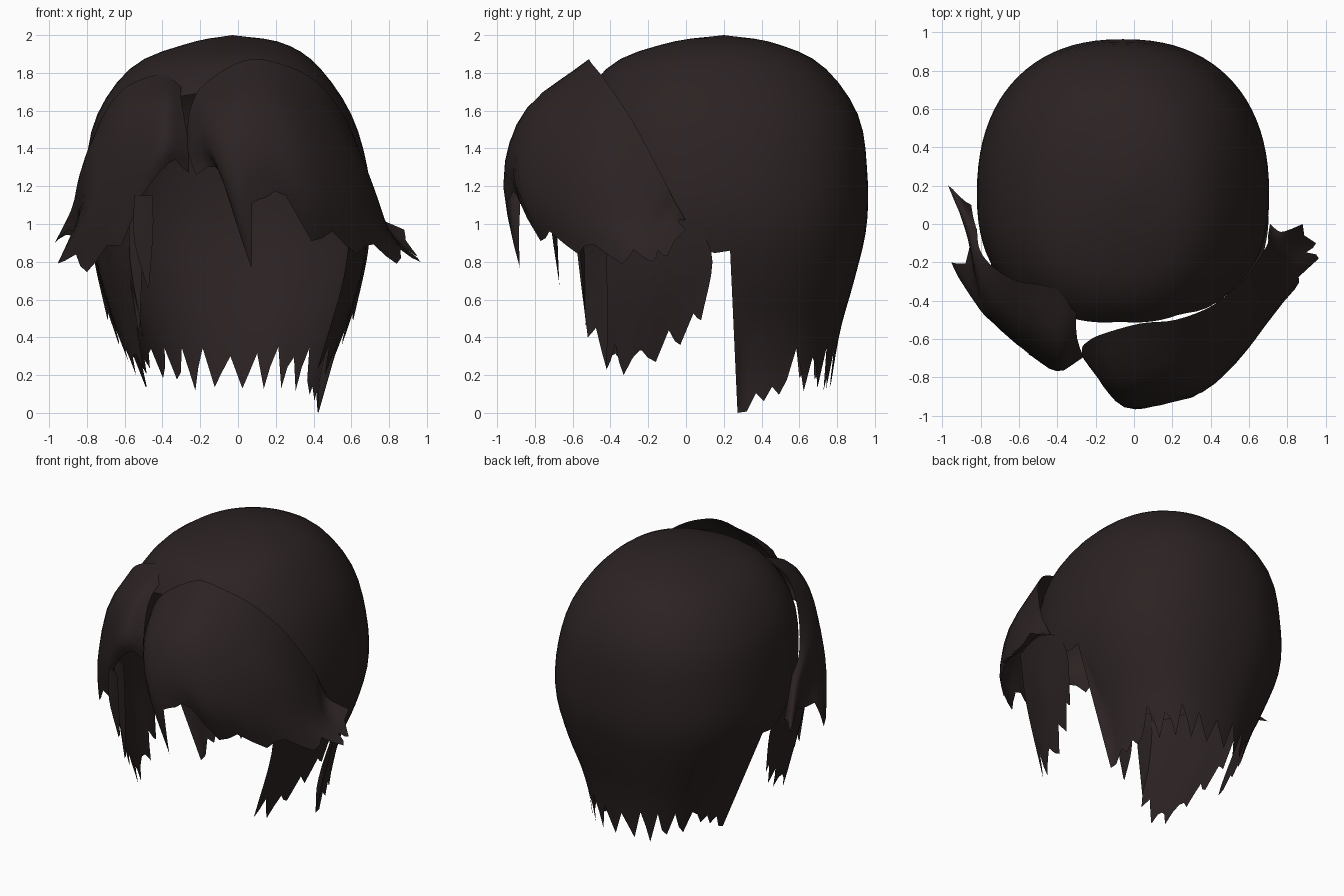
import bpy, bmesh, math, random
from mathutils import Vector

if "Cube" in bpy.data.objects:
    bpy.data.objects.remove(bpy.data.objects["Cube"])

random.seed(4)
hair = bpy.data.materials.new("dark_brown_hair")
hair.diffuse_color = (0.025, 0.0165, 0.0165, 1)
hair.use_nodes = True
hair.node_tree.nodes["Principled BSDF"].inputs["Base Color"].default_value = hair.diffuse_color


def spline(pts, t):
    """Smooth curve through pts, t from 0 to 1."""
    n = len(pts) - 1
    i = min(int(t * n), n - 1)
    f = t * n - i
    b, c = pts[i], pts[i + 1]
    a = pts[i - 1] if i else b * 2 - c
    d = pts[i + 2] if i + 2 <= n else c * 2 - b
    return 0.5 * (2 * b + (c - a) * f + (2 * a - 5 * b + 4 * c - d) * f * f
                  + (3 * b - a - 3 * c + d) * f ** 3)


def grid(name, cols, flip=False):
    """Mesh from equal-length columns, each running root to tip."""
    n = len(cols[0])
    verts = [p for c in cols for p in c]
    faces = []
    for i in range(len(cols) - 1):
        for j in range(n - 1):
            a, b = i * n + j, (i + 1) * n + j
            f = (a, a + 1, b + 1, b)
            faces.append(f[::-1] if flip else f)
    me = bpy.data.meshes.new(name)
    me.from_pydata(verts, [], faces)
    bm = bmesh.new()
    bm.from_mesh(me)
    bmesh.ops.remove_doubles(bm, verts=bm.verts, dist=0.0008)
    for f in bm.faces:
        f.smooth = True
    bm.to_mesh(me)
    bm.free()
    me.materials.append(hair)
    ob = bpy.data.objects.new(name, me)
    bpy.context.collection.objects.link(ob)
    return ob


def sheet(name, strands, notch, sub=4, rows=8, flip=False):
    """Lock sheet through guide strands; notches between them make the tips."""
    guides = [[Vector(p) for p in s] for s in strands]
    n = (len(guides) - 1) * sub
    cols = []
    for i in range(n + 1):
        ring = [spline([g[k] for g in guides], i / n) for k in range(len(guides[0]))]
        f = 1 - abs(2 * (i % sub) / sub - 1)
        end = 1 - notch * f * random.uniform(0.7, 1.2)
        cols.append([spline(ring, end * j / rows) for j in range(rows + 1)])
    return grid(name, cols, flip)


# Head profile: (z, left x, right x), (front y, back y)
PROFILE = [(2.0, -.03, -.03, .2, .2), (1.96, -.25, .23, -.09, .46), (1.84, -.55, .42, -.40, .72),
           (1.58, -.745, .60, -.57, .91), (1.27, -.81, .69, -.58, .96), (.98, -.81, .70, -.53, .955),
           (.70, -.71, .62, -.45, .89), (.45, -.60, .51, -.4, .82), (.2, -.51, .44, -.38, .775),
           (0, -.46, .43, -.36, .75)]
LEVELS = [Vector((r[0], r[1], r[2])) for r in PROFILE]
DEPTHS = [Vector((r[3], r[4], 0)) for r in PROFILE]


def head_point(phi, u):
    """Point on the head; phi is 0 in front, 90 on the right, 180 behind."""
    z, xl, xr = spline(LEVELS, u)
    yf, yb, _ = spline(DEPTHS, u)
    s, c = math.sin(math.radians(phi)), math.cos(math.radians(phi))
    cx, cy = (xl + xr) / 2, .15 + .05 * max(0, 1 - u * 9)
    rx, ry = (xr - xl) / 2, (cy - yf if c > 0 else yb - cy)
    k = 2 / (2.2 + .2 * u)
    return Vector((cx + rx * math.copysign(abs(s) ** k, s),
                   cy - ry * math.copysign(abs(c) ** k, c), z))


def level_of(z):
    lo, hi = 0, 1
    for _ in range(24):
        m = (lo + hi) / 2
        lo, hi = (m, hi) if spline(LEVELS, m)[0] > z else (lo, m)
    return lo


HEM = [(0, 1.71), (28, 1.66), (55, 1.36), (75, 1.04), (88, .84), (98, .87)]


def hem(phi, i):
    """Lower edge of the hair: smooth over the ears, ragged at the nape."""
    a = abs(phi)
    for (a0, z0), (a1, z1) in zip(HEM, HEM[1:]):
        if a <= a1:
            return z0 + (z1 - z0) * (a - a0) / (a1 - a0)
    if a < 126:
        low = (0.0 if phi > 0 else .14) + (a - 101) * .004
        return low if a < 103 else low + (.08 if i % 2 else .02)
    return (random.uniform(.27, .35), random.uniform(.2, .27), random.uniform(.1, .19))[i % 3]


# Main crown and back of the hair
cols = []
N, R = 84, 30
for i in range(N + 1):
    phi = -180 + 360 * i / N
    end = level_of(hem(phi, i)) if 0 < i < N else level_of(.3)
    cols.append([head_point(phi, min(end, j / R)) for j in range(R + 1)])
grid("crown_and_back", cols)

# Large fringe sweeping to the right
sheet("right_fringe", [
    [(-.27, -.64, 1.50), (-.27, -.69, 1.42), (-.25, -.72, 1.33), (-.22, -.75, 1.26)],
    [(-.25, -.62, 1.62), (-.22, -.76, 1.47), (-.15, -.82, 1.36), (-.07, -.82, 1.25)],
    [(-.18, -.58, 1.74), (-.12, -.85, 1.55), (-.04, -.96, 1.22), (.07, -.88, .77)],
    [(.03, -.52, 1.865), (.09, -.82, 1.64), (.13, -.94, 1.38), (.15, -.93, 1.14)],
    [(.22, -.50, 1.85), (.31, -.79, 1.56), (.36, -.88, 1.2), (.39, -.77, .91)],
    [(.42, -.42, 1.75), (.53, -.62, 1.42), (.58, -.67, 1.1), (.63, -.57, .84)],
    [(.58, -.28, 1.54), (.68, -.42, 1.27), (.74, -.42, 1.02), (.84, -.34, .79)],
    [(.69, -.12, 1.24), (.75, -.20, 1.1), (.82, -.21, .93), (.965, -.18, .80)],
    [(.70, -.06, 1.12), (.75, -.11, 1.04), (.82, -.12, .94), (.95, -.10, .83)],
    [(.71, 0, 1.02), (.76, -.04, 1.02), (.81, -.03, 1.0), (.88, 0, .97)]], .13)

# Smaller fringe sweeping to the left
sheet("left_fringe", [
    [(-.30, -.42, 1.75), (-.30, -.58, 1.65), (-.265, -.69, 1.45), (-.26, -.67, 1.27)],
    [(-.37, -.36, 1.79), (-.39, -.63, 1.65), (-.40, -.765, 1.42), (-.41, -.73, 1.28)],
    [(-.47, -.32, 1.78), (-.55, -.57, 1.59), (-.57, -.66, 1.22), (-.62, -.58, .88)],
    [(-.60, -.30, 1.72), (-.68, -.48, 1.50), (-.72, -.53, 1.1), (-.80, -.43, .745)],
    [(-.70, -.25, 1.6), (-.78, -.37, 1.38), (-.80, -.44, 1.08), (-.955, -.20, .79)],
    [(-.77, -.19, 1.44), (-.82, -.25, 1.32), (-.84, -.22, 1.14), (-.85, -.08, .93)],
    [(-.81, -.12, 1.28), (-.85, -.08, 1.2), (-.88, .02, 1.08), (-.97, .20, .90)],
    [(-.82, -.03, 1.18), (-.83, 0, 1.13), (-.84, .04, 1.05), (-.85, .10, .92)]], .10, flip=True)

# Sideburn locks hanging in front of each ear
BURN = [[(.60, -.44, 1.1), (.56, -.42, .72), (.42, -.42, .23)],
        [(.65, -.28, 1.1), (.60, -.30, .70), (.46, -.33, .20)],
        [(.68, -.14, 1.08), (.64, -.17, .70), (.50, -.16, .27)],
        [(.70, -.02, 1.03), (.66, -.01, .75), (.55, -.03, .36)],
        [(.70, .08, .98), (.68, .14, .80), (.61, .08, .49)]]
sheet("right_sideburn", BURN, .13)
left = [[(-x - .08, y, z) for x, y, z in s] for s in BURN]
left = [[(-.57, -.60, 1.1), (-.57, -.57, .8), (-.50, -.52, .40)]] + left
sheet("left_sideburn", left, .15, flip=True)

# Thin pointed locks in front of the sideburns
for i, (x, y, tip) in enumerate([(-.50, -.68, .66), (-.55, -.54, .44)]):
    sheet(f"front_wisp_{i + 1}", [
        [(x - .05, y, 1.15), (x - .05, y, .92), (x + .02, y + .01, tip)],
        [(x + .05, y - .05, 1.15), (x + .05, y - .03, .95), (x + .03, y + .01, tip + .02)]], 0)
